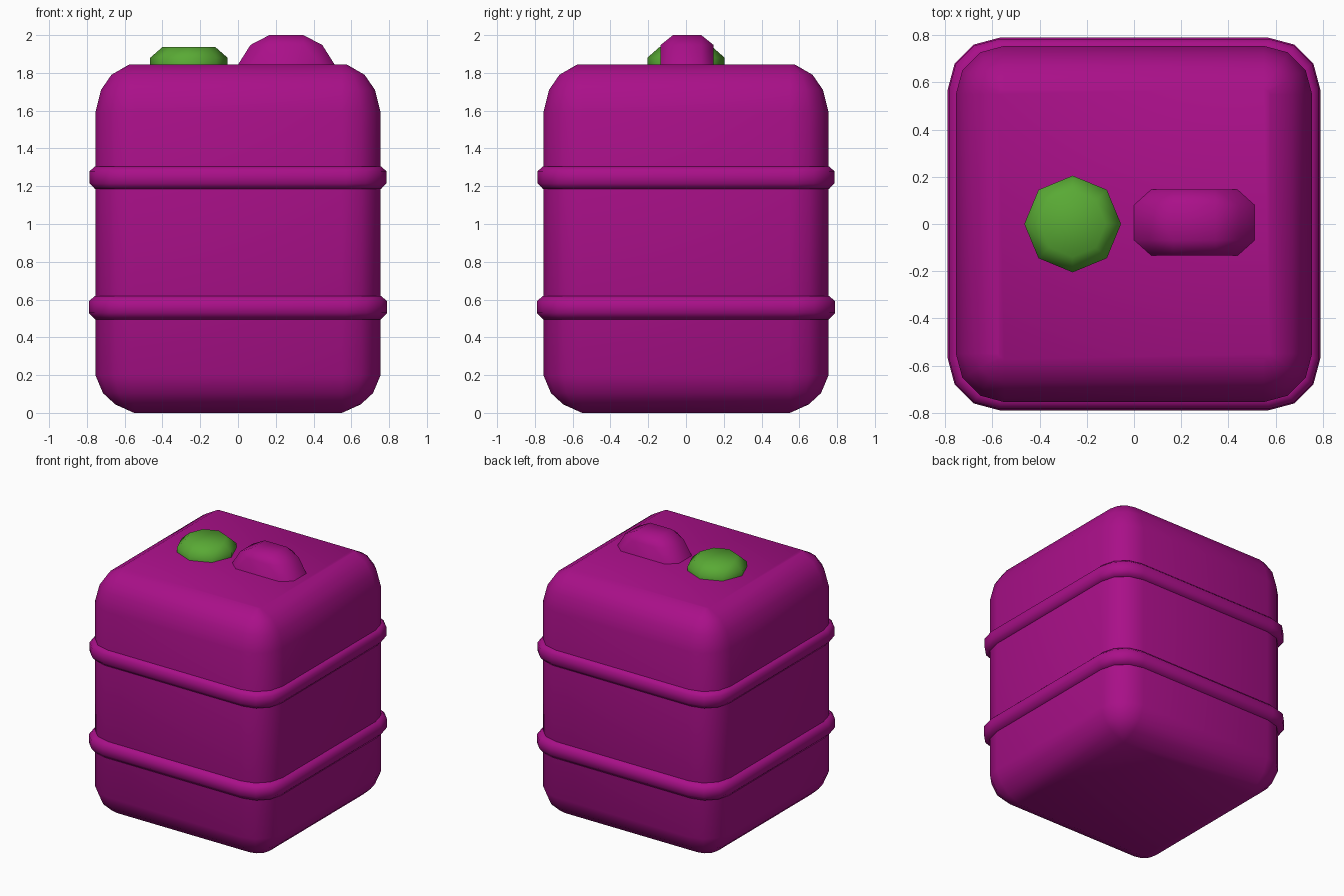
import bpy, bmesh
from math import sin, cos, pi, radians

if "Cube" in bpy.data.objects:
    bpy.data.objects.remove(bpy.data.objects["Cube"])


def material(name, rgb):
    m = bpy.data.materials.new(name)
    m.diffuse_color = (*rgb, 1)
    m.use_nodes = True
    m.node_tree.nodes["Principled BSDF"].inputs["Base Color"].default_value = m.diffuse_color
    return m


purple = material("purple_plastic", (0.40, 0.005, 0.25))
green = material("green_plastic", (0.10, 0.40, 0.035))


def rounded_ring(cx, cy, hx, hy, rx, ry, z, seg):
    """Rectangle outline with seg-segment rounded corners."""
    pts = []
    for q, (sx, sy) in enumerate([(1, 1), (-1, 1), (-1, -1), (1, -1)]):
        for i in range(seg + 1):
            a = q * pi / 2 + i * pi / 2 / seg
            pts.append((cx + sx * (hx - rx) + rx * cos(a),
                        cy + sy * (hy - ry) + ry * sin(a), z))
    return pts


def loft(name, rings, mat, loop=False):
    """Skin stacked rings; cap the ends, or close the stack into a hoop."""
    bm = bmesh.new()
    vs = [[bm.verts.new(p) for p in r] for r in rings]
    n = len(vs[0])
    pairs = list(zip(vs, vs[1:])) + ([(vs[-1], vs[0])] if loop else [])
    for a, b in pairs:
        for i in range(n):
            j = (i + 1) % n
            bm.faces.new((a[i], a[j], b[j], b[i]))
    if not loop:
        bm.faces.new(vs[0][::-1])
        bm.faces.new(vs[-1])
    bmesh.ops.remove_doubles(bm, verts=bm.verts, dist=0.002)
    bmesh.ops.recalc_face_normals(bm, faces=bm.faces)
    me = bpy.data.meshes.new(name)
    bm.to_mesh(me)
    bm.free()
    me.materials.append(mat)
    ob = bpy.data.objects.new(name, me)
    bpy.context.collection.objects.link(ob)
    bpy.ops.object.select_all(action='DESELECT')
    ob.select_set(True)
    bpy.context.view_layer.objects.active = ob
    bpy.ops.object.shade_smooth_by_angle(angle=radians(60))
    return ob


def square(h, z, core):
    return rounded_ring(0, 0, h, h, h - core, h - core, z, 3)


# tank body: half width against height
body = [(0.55, 0), (0.65, 0.045), (0.715, 0.105), (0.755, 0.20),
        (0.755, 1.59), (0.725, 1.71), (0.67, 1.79), (0.575, 1.845)]
loft("tank_body", [square(h, z, 0.55) for h, z in body], purple)

# raised ribs around the tank
for name, h, zs in [("lower_rib", 0.79, (0.495, 0.53, 0.59, 0.62)),
                    ("upper_rib", 0.785, (1.185, 1.215, 1.28, 1.305))]:
    prof = list(zip((0.74, 0.757, h, h, 0.757, 0.74),
                    (zs[0], *zs, zs[3])))
    loft(name, [square(w, z, 0.57) for w, z in prof], purple, loop=True)

# octagonal filler cap
cap = [(0.205, 1.835), (0.205, 1.88), (0.14, 1.937)]
loft("filler_cap",
     [[(-0.26 + r * cos(i * pi / 4), r * sin(i * pi / 4), z) for i in range(8)]
      for r, z in cap], green)

# grip beside the cap, chamfered at every corner
grip = [(0.257, 0.14, 0.072, 0.065, 1.842), (0.19, 0.14, 0.10, 0.065, 1.948),
        (0.09, 0.075, 0, 0, 2.0)]
loft("grip", [rounded_ring(0.256, 0.006, hx, hy, rx, ry, z, 1)
              for hx, hy, rx, ry, z in grip], purple)
